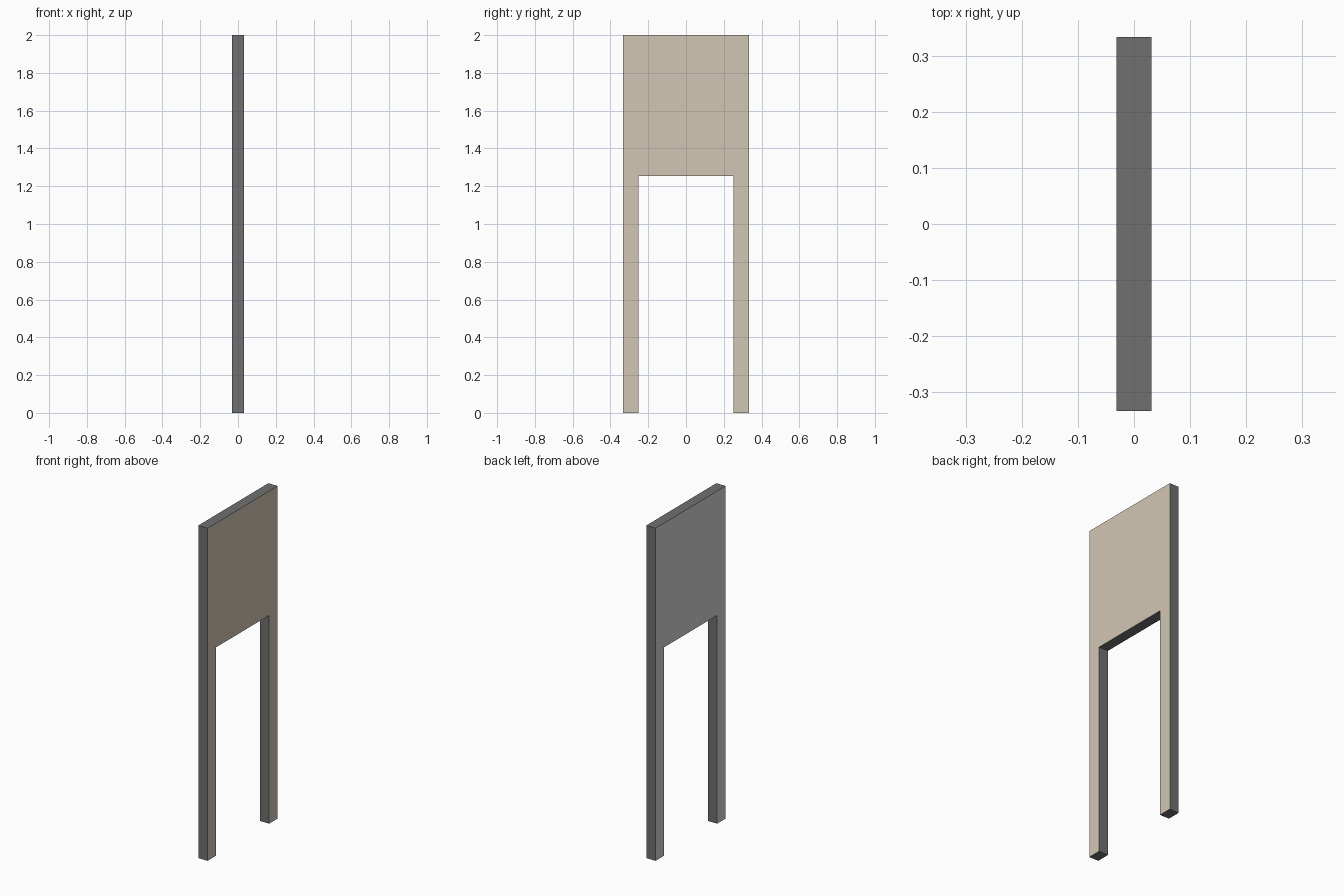
import bpy
import bmesh

if "Cube" in bpy.data.objects:
    bpy.data.objects.remove(bpy.data.objects["Cube"])

HALF_W, INNER_W = 0.333, 0.252   # outer and opening half widths (y)
HEIGHT, OPENING = 2.0, 1.253     # overall height and opening height
HALF_T = 0.031                   # half thickness (x)


def material(name, rgb):
    m = bpy.data.materials.new(name)
    m.diffuse_color = (*rgb, 1.0)
    m.use_nodes = True
    m.node_tree.nodes["Principled BSDF"].inputs["Base Color"].default_value = m.diffuse_color
    return m


# Panel on two legs: one outline extruded through its thickness
half = [(INNER_W, OPENING), (INNER_W, 0), (HALF_W, 0), (HALF_W, HEIGHT)]
outline = half + [(-y, z) for y, z in reversed(half)]

bm = bmesh.new()
face = bm.faces.new([bm.verts.new((-HALF_T, y, z)) for y, z in outline])
ext = bmesh.ops.extrude_face_region(bm, geom=[face], use_keep_orig=True)
moved = [g for g in ext["geom"] if isinstance(g, bmesh.types.BMVert)]
bmesh.ops.translate(bm, verts=moved, vec=(2 * HALF_T, 0, 0))
bmesh.ops.recalc_face_normals(bm, faces=bm.faces)

# Beige on the right side, light grey on the left side, dark grey edges
for f in bm.faces:
    f.normal_update()
    f.material_index = 1 if f.normal.x > 0.5 else 2 if f.normal.x < -0.5 else 0

mesh = bpy.data.meshes.new("legged_panel")
bm.to_mesh(mesh)
bm.free()
mesh.materials.append(material("dark grey", (0.162, 0.162, 0.162)))
mesh.materials.append(material("beige", (0.645, 0.565, 0.456)))
mesh.materials.append(material("light grey", (0.645, 0.645, 0.645)))
panel = bpy.data.objects.new("legged_panel", mesh)
bpy.context.collection.objects.link(panel)
